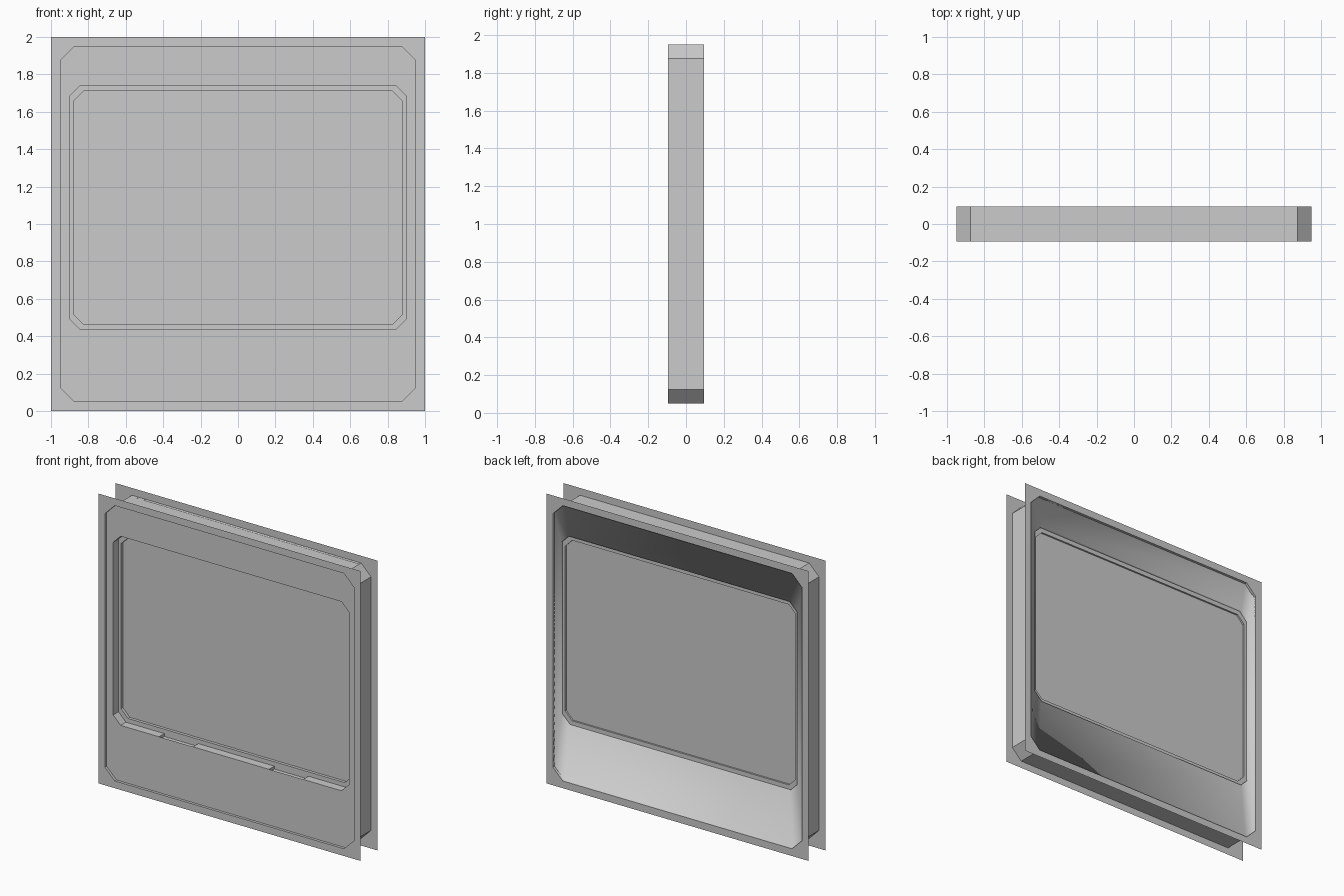
import bpy, bmesh

if "Cube" in bpy.data.objects:
    bpy.data.objects.remove(bpy.data.objects["Cube"])

HALF = 0.094   # half of the total depth


def outline(hw, z0, z1, c):
    """Rectangle with cut corners, first edge is the bottom one."""
    return [(-hw + c, z0), (hw - c, z0), (hw, z0 + c), (hw, z1 - c),
            (hw - c, z1), (-hw + c, z1), (-hw, z1 - c), (-hw, z0 + c)]


def square_outline():
    """Square plate edge, corners doubled so it bridges to an octagon."""
    return [(-1, 0), (1, 0), (1, 0), (1, 2), (1, 2), (-1, 2), (-1, 2), (-1, 0)]


SQUARE = square_outline()
OCTAGON = outline(0.95, 0.05, 1.95, 0.075)
WINDOW = outline(0.90, 0.435, 1.74, 0.057)
PANE = outline(0.88, 0.465, 1.71, 0.053)


def build(name, loops, side, cap=False, smooth=(), skip=None, extra=None):
    """Bridge outlines set at a depth behind the front (side -1) or back (side 1)."""
    bm = bmesh.new()
    rings = [[bm.verts.new((x, side * (HALF - d), z)) for x, z in pts]
             for pts, d in loops]
    for r in range(len(rings) - 1):
        a, b = rings[r], rings[r + 1]
        for i in range(8):
            if skip == (r, i):
                continue
            j = (i + 1) % 8
            q = [a[i], a[j], b[j], b[i]]
            f = bm.faces.new(q if side < 0 else q[::-1])
            f.smooth = r in smooth
    if cap:
        bm.faces.new(rings[-1] if side < 0 else rings[-1][::-1])
    for quad in extra or []:
        bm.faces.new([bm.verts.new(p) for p in quad])
    bmesh.ops.remove_doubles(bm, verts=bm.verts, dist=0.0005)
    me = bpy.data.meshes.new(name)
    bm.to_mesh(me)
    bm.free()
    ob = bpy.data.objects.new(name, me)
    bpy.context.collection.objects.link(ob)
    return ob


def sill_with_slots(y0, y1, z, depth):
    """Bottom window sill carrying two sunken slots."""
    xs = [-0.843, -0.55, -0.29, 0.29, 0.55, 0.843]
    quads = []
    for k in range(5):
        a, b = xs[k], xs[k + 1]
        h = z - depth if k % 2 else z
        quads.append([(a, y0, h), (b, y0, h), (b, y1, h), (a, y1, h)])
        if k % 2:
            quads += [[(a, y0, z), (a, y0, h), (a, y1, h), (a, y1, z)],
                      [(b, y0, h), (b, y0, z), (b, y1, z), (b, y1, h)],
                      [(b, y0, z), (b, y0, h), (a, y0, h), (a, y0, z)],
                      [(a, y1, z), (a, y1, h), (b, y1, h), (b, y1, z)]]
    return quads


# thin square mounting flanges
for label, side in (("front_flange", -1), ("back_flange", 1)):
    build(label, [(SQUARE, 0), (OCTAGON, 0)], side)

# outer casing wall joining both flanges
build("casing_wall", [(OCTAGON, 2 * HALF), (OCTAGON, 0)], -1)

# front: shallow recessed panel, deep window opening, stepped pane
R, L, P = 0.018, 0.076, 0.096
build("front_panel", [(OCTAGON, 0), (OCTAGON, R), (WINDOW, R), (WINDOW, L),
                      (PANE, L), (PANE, P)], -1, cap=True, skip=(2, 0),
      extra=sill_with_slots(-HALF + R, -HALF + L, 0.435, 0.02))

# back: softly shaded panel around a shallow stepped pane
build("back_panel", [(OCTAGON, 0), (OCTAGON, 0.018), (WINDOW, 0.02), (WINDOW, 0.034),
                     (PANE, 0.034), (PANE, 0.046)], 1, cap=True, smooth=(0, 1, 2))
